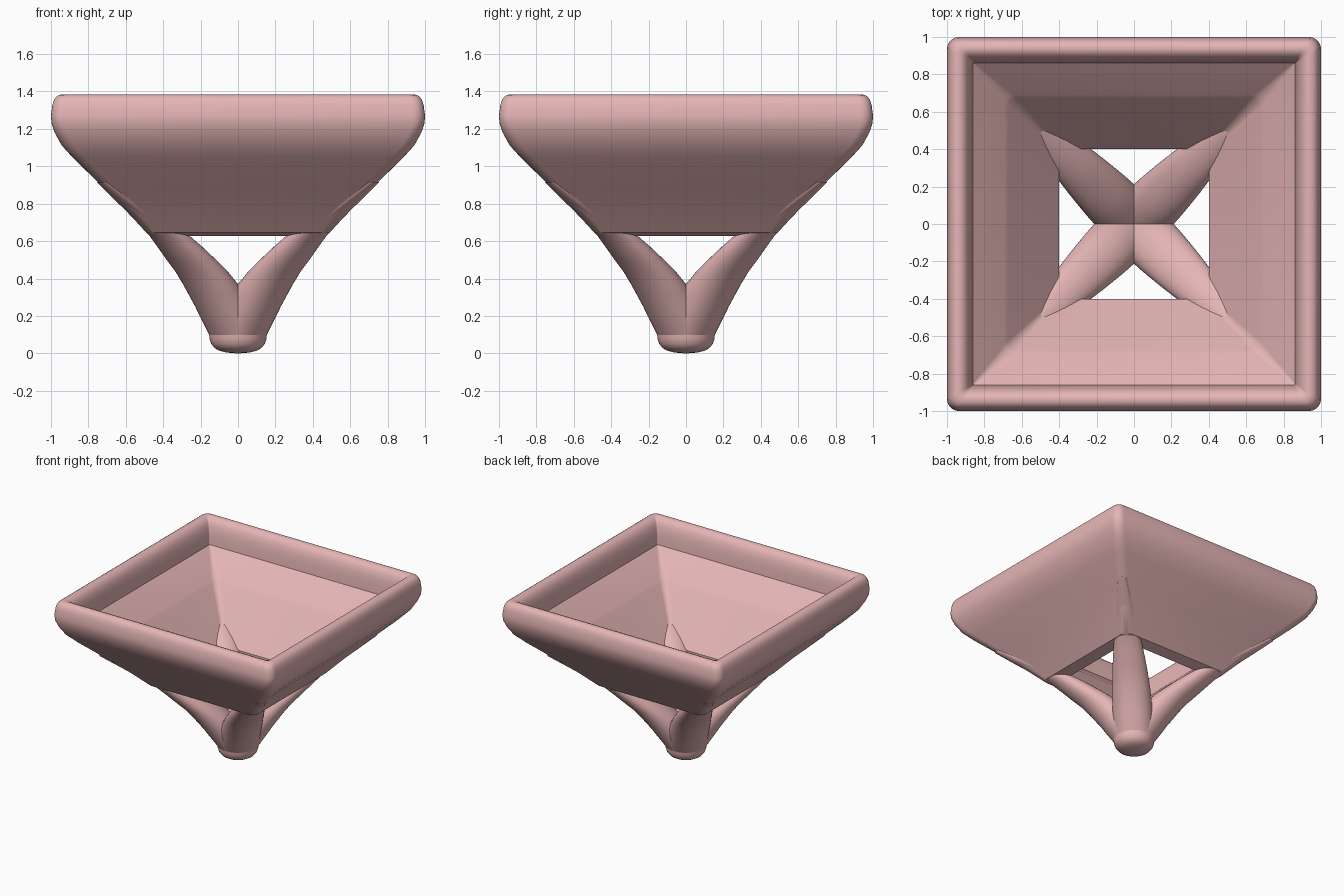
import bpy, bmesh
from math import cos, sin, pi, radians, sqrt

if "Cube" in bpy.data.objects:
    bpy.data.objects.remove(bpy.data.objects["Cube"])

mat = bpy.data.materials.new("rose")
mat.diffuse_color = (0.78, 0.46, 0.46, 1)
mat.use_nodes = True
mat.node_tree.nodes["Principled BSDF"].inputs["Base Color"].default_value = mat.diffuse_color
CORNERS = [(1, 1), (-1, 1), (-1, -1), (1, -1)]


def loft(name, rings, closed=False, angle=30):
    """Bridge equal-sized rings of points; cap the ends or close into a loop."""
    bm = bmesh.new()
    loops = [[bm.verts.new(p) for p in ring] for ring in rings]
    n = len(loops[0])
    pairs = list(zip(loops, loops[1:]))
    if closed:
        pairs.append((loops[-1], loops[0]))
    else:
        bm.faces.new(loops[0][::-1])
        bm.faces.new(loops[-1])
    for a, b in pairs:
        for i in range(n):
            j = (i + 1) % n
            bm.faces.new((a[i], a[j], b[j], b[i]))
    bmesh.ops.recalc_face_normals(bm, faces=bm.faces)
    me = bpy.data.meshes.new(name)
    bm.to_mesh(me)
    bm.free()
    ob = bpy.data.objects.new(name, me)
    bpy.context.collection.objects.link(ob)
    me.materials.append(mat)
    bpy.ops.object.select_all(action='DESELECT')
    ob.select_set(True)
    bpy.context.view_layer.objects.active = ob
    bpy.ops.object.shade_smooth_by_angle(angle=radians(angle))
    return ob


def square(h, z, c, seg=6):
    """Rounded square with half width h and corner radius c."""
    pts = []
    for k, (sx, sy) in enumerate(CORNERS):
        for i in range(seg + 1):
            a = (k + i / seg) * pi / 2
            pts.append((sx * (h - c) + c * cos(a), sy * (h - c) + c * sin(a), z))
    return pts


def circle(cx, cy, z, r, n=40):
    return [(cx + r * cos(2 * pi * i / n), cy + r * sin(2 * pi * i / n), z)
            for i in range(n)]


# Square bowl with a thick rolled rim: half width, height, corner radius
profile = [(0.49, 0.645, 0.05), (0.60, 0.765, 0.055), (0.715, 0.882, 0.06),
           (0.885, 1.048, 0.065),
           (0.943, 1.112, 0.065), (0.98, 1.18, 0.065), (0.997, 1.23, 0.065),
           (1.0, 1.27, 0.065), (0.992, 1.33, 0.06), (0.983, 1.355, 0.055),
           (0.972, 1.371, 0.05), (0.957, 1.381, 0.045), (0.935, 1.385, 0.035),
           (0.915, 1.378, 0.025), (0.898, 1.363, 0.02), (0.885, 1.341, 0.015),
           (0.873, 1.305, 0.01), (0.865, 1.25, 0.008), (0.86, 1.18, 0.008),
           (0.69, 1.018, 0.05), (0.68, 1.007, 0.05), (0.67, 0.994, 0.05),
           (0.40, 0.643, 0.01), (0.40, 0.627, 0.01)]
loft("bowl", [square(*p) for p in profile], closed=True)

# Four tapering legs leaning out to the corners: diagonal offset, height, radius
leg = [(0.0, 0.095, 0.152), (0.035, 0.145, 0.152), (0.075, 0.20, 0.152),
       (0.11, 0.25, 0.151), (0.15, 0.30, 0.15), (0.208, 0.37, 0.147),
       (0.278, 0.44, 0.14), (0.353, 0.50, 0.132), (0.44, 0.57, 0.12),
       (0.52, 0.63, 0.107), (0.635, 0.70, 0.09), (0.75, 0.765, 0.072),
       (0.885, 0.84, 0.053), (1.02, 0.915, 0.032)]
for k, (sx, sy) in enumerate(CORNERS):
    loft(f"leg_{k + 1}",
         [circle(sx * d / sqrt(2), sy * d / sqrt(2), z, r) for d, z, r in leg], angle=40)

# Rounded foot
foot = [(0.01, 0.0), (0.06, 0.004), (0.1, 0.014), (0.125, 0.028), (0.143, 0.05),
        (0.152, 0.078), (0.155, 0.107)]
loft("foot", [circle(0, 0, z, r) for r, z in foot], angle=45)
